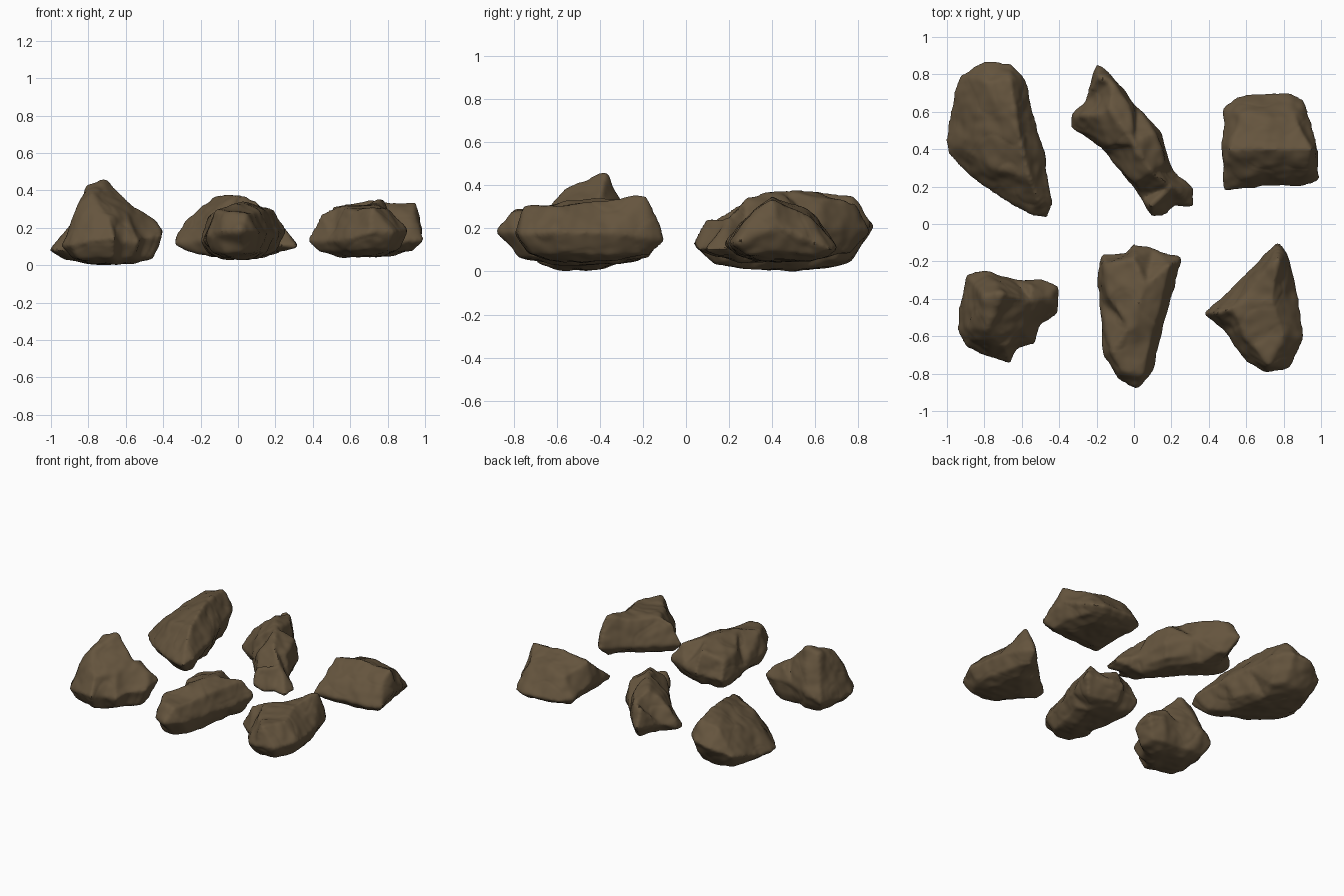
import bpy, bmesh, math
from mathutils import Vector, noise
from mathutils.geometry import delaunay_2d_cdt

stone = bpy.data.materials.new("brown stone")
stone.diffuse_color = (0.13, 0.09, 0.048, 1)
rocks = []


def skin(bm, verts, n):
    """Triangulate outline (first n points) plus inner points, seen from above."""
    flat = [v.co.xy.copy() for v in verts]
    out = delaunay_2d_cdt(flat, [], [list(range(n))], 1, 1e-5)
    for f in out[2]:
        ids = [out[3][i][0] for i in f if out[3][i]]
        if len(set(ids)) == 3:
            try:
                bm.faces.new([verts[i] for i in ids])
            except ValueError:
                pass


def rock(name, outline, peaks, base, seed, shrink=0.8):
    # rough faceted block: girdle outline, peaks above, rounded base below
    bm = bmesh.new()
    ring = [bm.verts.new(p) for p in outline]
    n = len(ring)
    c = sum((v.co for v in ring), Vector()) / n
    top = [bm.verts.new(p) for p in peaks]
    low = []
    for k, lift in ((shrink, 0.025), (shrink * 0.55, 0)):
        for v in ring:
            p = c.lerp(v.co, k)
            p.z = base + lift + 8 * lift * max(0, v.co.z - 0.14)
            low.append(bm.verts.new(p))
    skin(bm, ring + top, n)
    skin(bm, ring + low, n)
    bmesh.ops.delete(bm, geom=[v for v in bm.verts if not v.link_faces], context='VERTS')
    bmesh.ops.recalc_face_normals(bm, faces=bm.faces)
    me = bpy.data.meshes.new(name)
    bm.to_mesh(me)
    bm.free()
    ob = bpy.data.objects.new(name, me)
    bpy.context.collection.objects.link(ob)

    # even mesh with worn edges
    rm = ob.modifiers.new("even", 'REMESH')
    rm.mode = 'VOXEL'
    rm.voxel_size = 0.0125
    sm = ob.modifiers.new("wear", 'SMOOTH')
    sm.factor, sm.iterations = 0.5, 6
    dg = bpy.context.evaluated_depsgraph_get()
    done = bpy.data.meshes.new_from_object(ob.evaluated_get(dg))
    ob.modifiers.clear()
    ob.data = done
    bpy.data.meshes.remove(me)
    done.name = name

    # weathered lumps and pits
    off = Vector((seed * 3.7, seed * 1.3, seed * 5.1))
    normals = [v.normal.copy() for v in done.vertices]
    for v, nrm in zip(done.vertices, normals):
        p = v.co + off
        d = 0.003 + 0.011 * noise.noise(p * 7) + 0.006 * noise.noise(p * 17)
        d -= 0.01 * max(0, 0.25 - abs(noise.noise(p * 5 + off)) * 4)
        v.co += nrm * d
    done.materials.clear()
    done.materials.append(stone)
    rocks.append(ob)


rock("back_left_rock",
     [(-.93, .8, .15), (-.8, .87, .2), (-.66, .86, .22), (-.58, .77, .22), (-.53, .55, .19),
      (-.48, .37, .17), (-.43, .1, .15), (-.46, .03, .12), (-.56, .05, .12), (-.75, .17, .1),
      (-.88, .25, .08), (-1, .38, .07), (-1, .52, .08)],
     [(-.66, .77, .35), (-.8, .76, .31), (-.62, .5, .36), (-.56, .25, .3),
      (-.51, .12, .23), (-.75, .3, .26), (-.86, .48, .24), (-.94, .42, .16)], .005, 1, .75)

rock("back_middle_rock",
     [(-.2, .86, .18), (-.14, .82, .2), (.01, .63, .19), (.14, .49, .17), (.21, .28, .13),
      (.32, .19, .1), (.32, .08, .09), (.22, .1, .1), (.17, .05, .1), (.1, .04, .13),
      (.04, .14, .13), (-.15, .38, .13), (-.33, .52, .11), (-.34, .58, .12), (-.26, .66, .15)],
     [(-.19, .79, .3), (-.12, .76, .31), (-.02, .63, .33), (-.13, .62, .36), (-.28, .58, .23),
      (-.21, .58, .3), (-.13, .42, .28), (0, .43, .37), (.11, .49, .31), (.09, .28, .34),
      (.01, .22, .27), (.17, .32, .27), (.09, .1, .24), (.2, .2, .24), (.26, .15, .17)], .045, 2)

rock("back_right_rock",
     [(.48, .62, .12), (.55, .68, .11), (.65, .7, .11), (.82, .7, .1), (.91, .66, .1),
      (.975, .42, .2), (.99, .24, .13), (.9, .2, .12), (.7, .2, .12), (.48, .18, .12),
      (.47, .45, .16)],
     [(.95, .4, .33), (.94, .33, .28), (.7, .4, .34), (.7, .31, .28), (.51, .4, .3),
      (.57, .59, .25), (.72, .56, .28), (.86, .57, .25)], .045, 3, .82)

rock("front_left_rock",
     [(-.9, -.27, .12), (-.8, -.25, .18), (-.65, -.29, .18), (-.5, -.29, .18), (-.41, -.33, .18),
      (-.4, -.47, .16), (-.5, -.55, .14), (-.53, -.64, .12), (-.62, -.66, .12), (-.66, -.75, .14),
      (-.75, -.72, .13), (-.9, -.66, .1), (-.94, -.56, .1), (-.92, -.4, .1)],
     [(-.8, -.38, .42), (-.71, -.37, .45), (-.74, -.31, .33), (-.79, -.57, .38),
      (-.69, -.67, .25), (-.55, -.41, .3), (-.55, -.33, .28), (-.46, -.39, .25),
      (-.6, -.56, .26), (-.86, -.55, .3)],
     .005, 4, .78)

rock("front_middle_rock",
     [(-.18, -.16, .13), (-.04, -.15, .14), (0, -.11, .16), (.1, -.14, .17), (.25, -.18, .18),
      (.2, -.4, .16), (.13, -.65, .16), (.11, -.78, .17), (.02, -.87, .18), (-.09, -.83, .17),
      (-.16, -.7, .15), (-.18, -.4, .13), (-.2, -.25, .12)],
     [(.05, -.8, .27), (-.07, -.78, .28), (-.12, -.68, .29), (.09, -.62, .28), (-.14, -.4, .27),
      (-.02, -.55, .32), (.06, -.33, .33), (.15, -.4, .29), (.19, -.22, .29), (-.15, -.22, .25),
      (0, -.18, .3)], .03, 5)

rock("front_right_rock",
     [(.37, -.48, .13), (.43, -.53, .12), (.5, -.6, .12), (.6, -.74, .14), (.7, -.8, .17),
      (.83, -.77, .17), (.91, -.6, .18), (.87, -.35, .17), (.82, -.16, .15), (.77, -.1, .14),
      (.6, -.27, .13)],
     [(.77, -.18, .35), (.74, -.4, .33), (.8, -.6, .3), (.72, -.75, .3), (.6, -.6, .28),
      (.45, -.475, .27), (.53, -.45, .31), (.65, -.31, .3)], .045, 6)

# stand the lowest rock on the ground
floor = min(v.co.z for ob in rocks for v in ob.data.vertices)
for ob in rocks:
    for v in ob.data.vertices:
        v.co.z -= floor
    ob.select_set(True)
bpy.context.view_layer.objects.active = rocks[0]
bpy.ops.object.shade_smooth_by_angle(angle=math.radians(40))
